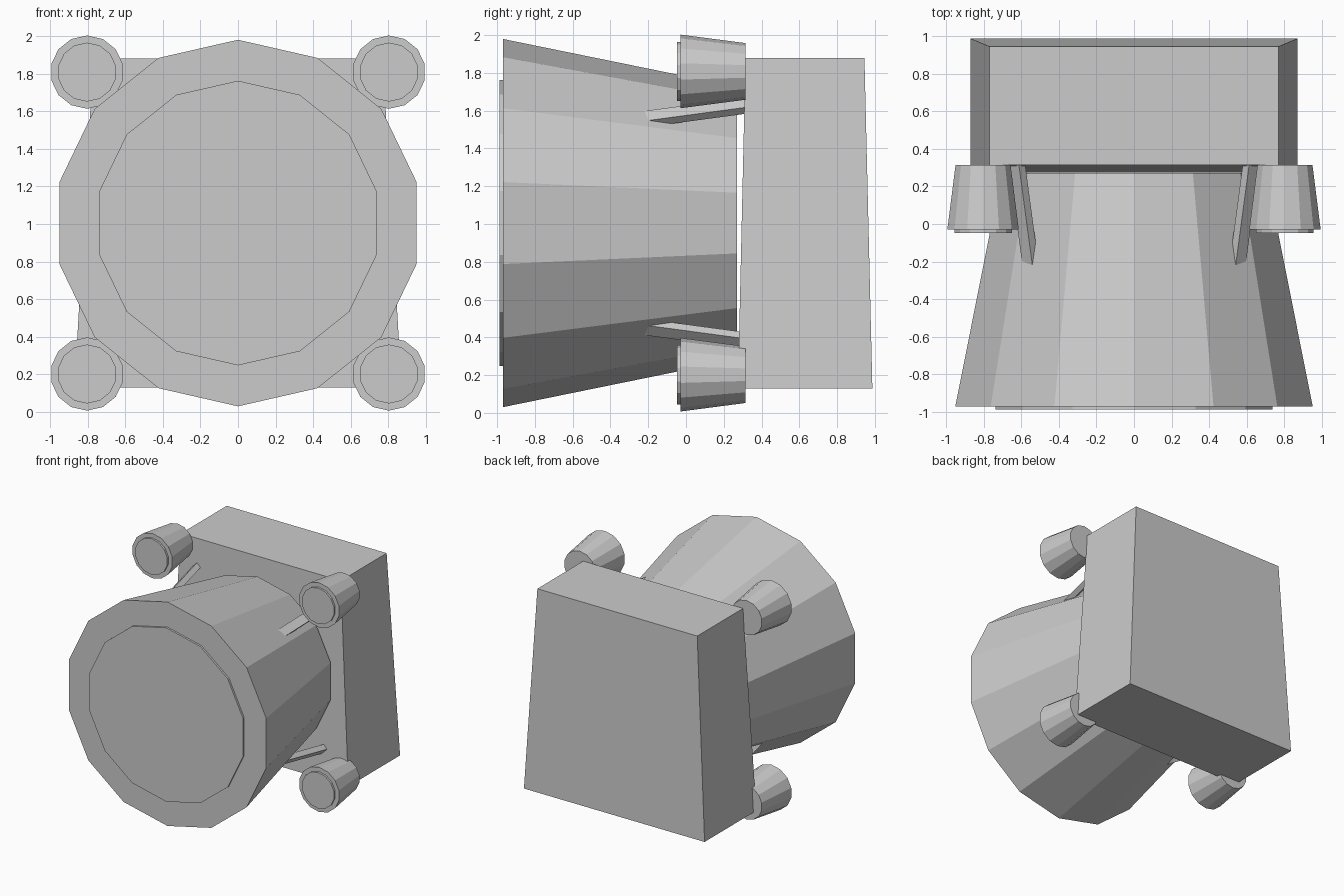
import bpy, bmesh
from math import sin, cos, tau, sqrt
from mathutils import Vector

if "Cube" in bpy.data.objects:
    bpy.data.objects.remove(bpy.data.objects["Cube"])

CZ = 1.005      # height of the main axis
SIDES = 14


def make_object(name, rings):
    """Skin equal-length vertex rings into a closed flat-shaded solid."""
    bm = bmesh.new()
    vr = [[bm.verts.new(p) for p in ring] for ring in rings]
    n = len(vr[0])
    for a, b in zip(vr, vr[1:]):
        for i in range(n):
            j = (i + 1) % n
            bm.faces.new((a[i], a[j], b[j], b[i]))
    bm.faces.new(vr[0])
    bm.faces.new(vr[-1])
    bmesh.ops.recalc_face_normals(bm, faces=bm.faces)
    mesh = bpy.data.meshes.new(name)
    bm.to_mesh(mesh)
    bm.free()
    ob = bpy.data.objects.new(name, mesh)
    bpy.context.collection.objects.link(ob)
    return ob


def nozzle(name, x, z, profile):
    """14-sided solid along y from (y, radius) pairs."""
    make_object(name, [[(x + r * sin(tau * k / SIDES), y, z + r * cos(tau * k / SIDES))
                        for k in range(SIDES)] for y, r in profile])


# main bell and its raised front disc
nozzle("main_bell", 0, CZ, [(-0.97, 0.975), (0.27, 0.722)])
nozzle("main_bell_disc", 0, CZ, [(-0.987, 0.757), (-0.96, 0.757)])

# tapered rear housing
make_object("rear_housing", [
    [(-0.87, 0.275, 0.13), (0.87, 0.275, 0.13), (0.87, 0.987, 0.13), (-0.87, 0.987, 0.13)],
    [(-0.77, 0.315, 1.88), (0.77, 0.315, 1.88), (0.77, 0.945, 1.88), (-0.77, 0.945, 1.88)]])

# corner thrusters and struts
W, H = 0.075, 0.048     # strut width and thickness
for sx, xn in ((-1, "left"), (1, "right")):
    for sz, zn in ((-1, "lower"), (1, "upper")):
        tag = f"{zn}_{xn}"
        x, z = sx * 0.803, CZ + sz * 0.803
        nozzle("thruster_" + tag, x, z, [(-0.03, 0.195), (0.315, 0.15)])
        nozzle("thruster_disc_" + tag, x, z, [(-0.047, 0.157), (-0.02, 0.157)])
        radial = Vector((sx, 0, sz)) / sqrt(2)
        side = Vector((sx, 0, -sz)) / sqrt(2)
        rings = []
        for y in (-0.28, 0.34):
            c = Vector((0, y, CZ)) + radial * (0.873 + 0.19 * (y - 0.28))
            rings.append([c + radial * a * H / 2 + side * b * W / 2
                          for a, b in ((-1, -1), (1, -1), (1, 1), (-1, 1))])
        make_object("strut_" + tag, rings)
